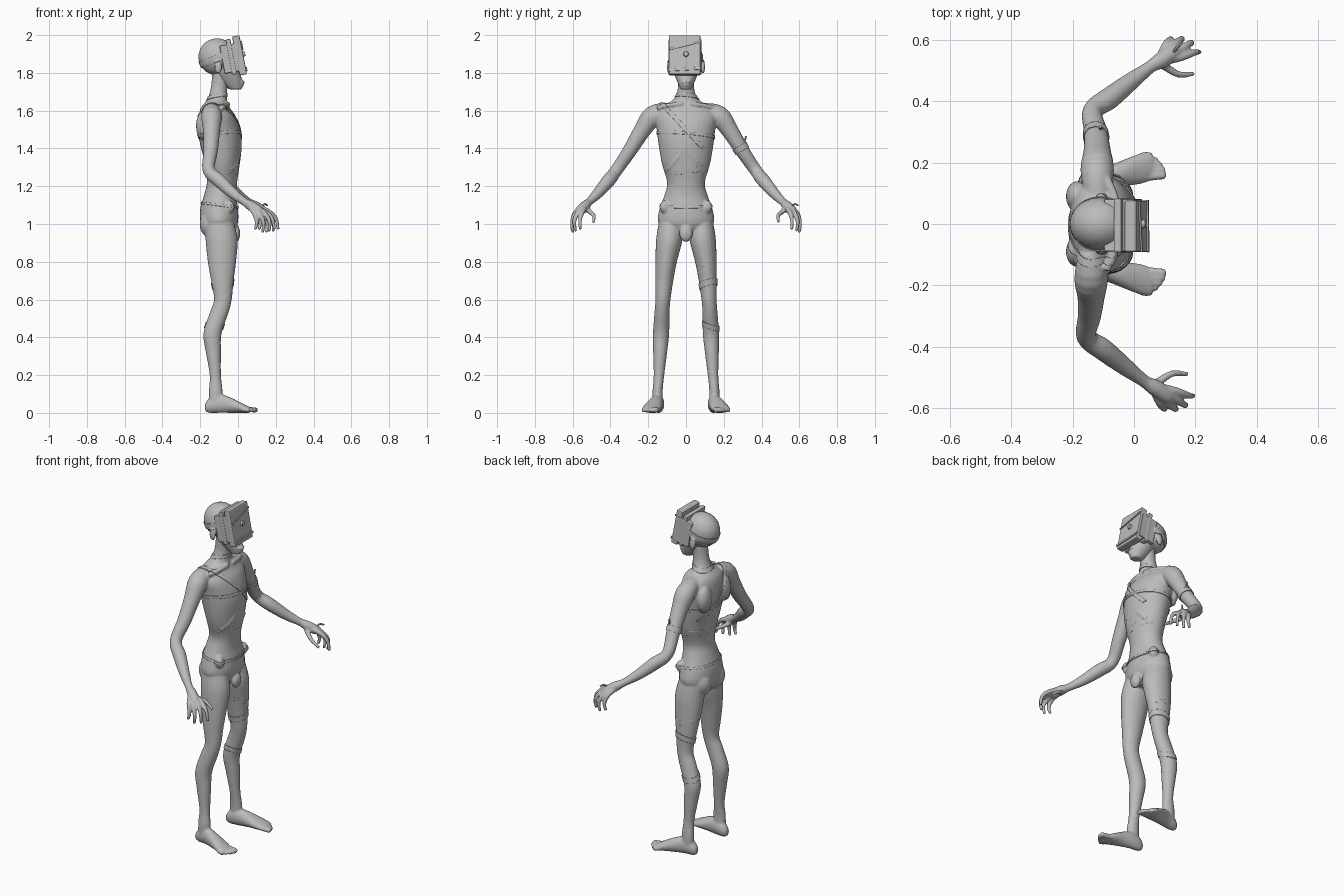
import bpy, bmesh, math
from mathutils import Vector, Matrix

if "Cube" in bpy.data.objects:
    bpy.data.objects.remove(bpy.data.objects["Cube"], do_unlink=True)

grey = bpy.data.materials.new("plain grey")
grey.use_nodes = True
grey.diffuse_color = (0.5, 0.5, 0.5, 1)
grey.node_tree.nodes["Principled BSDF"].inputs["Base Color"].default_value = grey.diffuse_color

X, Y, Z = Vector((1, 0, 0)), Vector((0, 1, 0)), Vector((0, 0, 1))
SIDE_REF = Vector((0.6, -0.8, 0))


def smooth_path(stations, steps=4):
    """Catmull-Rom resampling of stations (position and radii together)."""
    pts = [stations[0]] + list(stations) + [stations[-1]]
    out = []
    for a, b, c, d in zip(pts, pts[1:], pts[2:], pts[3:]):
        for i in range(steps):
            t = i / steps
            out.append([q + t / 2 * (r - p + t * (2*p - 5*q + 4*r - s + t * (3*(q - r) + s - p)))
                        for p, q, r, s in zip(a, b, c, d)])
    return out + [list(stations[-1])]


def loft(bm, stations, axis=None, side=1, dx=0, sides=20):
    """Skin elliptical rings; axis gives fixed ring planes, none follows the path."""
    path = smooth_path([s if len(s) == 5 else (*s, s[3]) for s in stations])
    rings = []
    for i, (x, y, z, ra, rb) in enumerate(path):
        if axis == "z":
            u, v = X, Y
        elif axis == "x":
            u, v = Y, Z
        else:
            ahead, behind = path[min(i + 1, len(path) - 1)], path[max(i - 1, 0)]
            t = (Vector(ahead[:3]) - Vector(behind[:3])).normalized()
            u = t.cross(SIDE_REF).normalized()
            v = t.cross(u)
        ring = []
        for k in range(sides):
            a = math.tau * k / sides
            p = Vector((x, y, z)) + u * ra * math.cos(a) + v * rb * math.sin(a)
            ring.append(bm.verts.new((p.x + dx, p.y * side, p.z)))
        rings.append(ring)
    for lo, hi in zip(rings, rings[1:]):
        for k in range(sides):
            n = (k + 1) % sides
            bm.faces.new((lo[k], lo[n], hi[n], hi[k]))
    bm.faces.new(rings[0])
    bm.faces.new(rings[-1])


def blob(bm, centre, radii, side=1):
    c = Vector((centre[0], centre[1] * side, centre[2]))
    bmesh.ops.create_uvsphere(bm, u_segments=24, v_segments=16, radius=1,
                              matrix=Matrix.LocRotScale(c, None, Vector(radii)))


def finish(name, bm, voxel=None):
    bmesh.ops.recalc_face_normals(bm, faces=bm.faces)
    mesh = bpy.data.meshes.new(name)
    bm.to_mesh(mesh)
    bm.free()
    mesh.materials.append(grey)
    obj = bpy.data.objects.new(name, mesh)
    bpy.context.collection.objects.link(obj)
    if voxel:
        for p in mesh.polygons:
            p.use_smooth = True
        fuse = obj.modifiers.new("fuse", "REMESH")
        fuse.mode, fuse.voxel_size, fuse.use_smooth_shade = "VOXEL", voxel, True
        relax = obj.modifiers.new("relax", "SMOOTH")
        relax.factor, relax.iterations = 0.5, 4
    return obj


def box(name, centre, size, tilt=0, roll=0, bevel=0.006):
    bm = bmesh.new()
    turn = Matrix.Rotation(math.radians(tilt), 4, "Y") @ Matrix.Rotation(math.radians(roll), 4, "X")
    bmesh.ops.create_cube(bm, size=1, matrix=Matrix.Translation(centre) @ turn @ Matrix.Diagonal((*size, 1)))
    obj = finish(name, bm)
    mod = obj.modifiers.new("soft edges", "BEVEL")
    mod.width, mod.segments = bevel, 2
    return obj


def wrap(name, source, centre, normal, width, reach, thick=0.004):
    """A bandage: a slab of the skin between two planes, thickened outward."""
    deps = bpy.context.evaluated_depsgraph_get()
    shape = source.evaluated_get(deps)
    bm = bmesh.new()
    bm.from_mesh(shape.to_mesh())
    shape.to_mesh_clear()
    c, n = Vector(centre), Vector(normal).normalized()
    far = [f for f in bm.faces if (f.calc_center_median() - c).length > reach]
    bmesh.ops.delete(bm, geom=far, context="FACES")
    for s in (1, -1):
        bmesh.ops.bisect_plane(bm, geom=bm.verts[:] + bm.edges[:] + bm.faces[:], plane_co=c + n * s * width / 2,
                               plane_no=n * s, clear_outer=True)
    obj = finish(name, bm)
    mod = obj.modifiers.new("cloth", "SOLIDIFY")
    mod.thickness, mod.offset = thick, 1


# Torso and neck
body = bmesh.new()
loft(body, [(-.1, 0, .93, .06, .06), (-.1, 0, 1, .098, .145), (-.1, 0, 1.08, .1, .14),
            (-.095, 0, 1.15, .086, .115), (-.085, 0, 1.22, .08, .1), (-.083, 0, 1.32, .093, .128),
            (-.09, 0, 1.42, .11, .145), (-.1, 0, 1.5, .112, .155), (-.11, 0, 1.57, .098, .165),
            (-.12, 0, 1.62, .074, .13), (-.11, 0, 1.66, .052, .065), (-.1, 0, 1.72, .044, .043),
            (-.09, 0, 1.8, .046, .045)], "z", sides=32)
blob(body, (-.012, 0, .95), (.024, .035, .045))

fingers = {
    "index": [(.155, .545, 1.07), (.2, .56, 1.03), (.213, .56, .97)],
    "middle": [(.145, .565, 1.07), (.185, .59, 1.02), (.185, .585, .96)],
    "ring": [(.125, .58, 1.065), (.155, .603, 1.01), (.15, .6, .955)],
    "little": [(.105, .585, 1.06), (.12, .602, 1.01), (.11, .6, .97)],
    "thumb": [(.1, .515, 1.07), (.145, .488, 1.045), (.195, .49, 1.01)],
}
for side, dx in ((1, 0), (-1, -.02)):
    # Bony landmarks
    loft(body, [(.012, .01, 1.4, .009), (-.003, .06, 1.33, .009), (-.042, .1, 1.28, .009)], side=side)
    loft(body, [(-.055, .02, 1.635, .013), (-.06, .08, 1.63, .012), (-.09, .15, 1.615, .014)], side=side)
    blob(body, (-.045, .112, 1.09), (.026, .026, .035), side)
    blob(body, (-.143, .062, 1), (.06, .06, .075), side)
    blob(body, (-.185, .09, 1.52), (.037, .05, .075), side)
    # Arm
    loft(body, [(-.12, .09, 1.6, .042), (-.12, .175, 1.572, .055), (-.12, .235, 1.49, .045),
                (-.125, .3, 1.385, .038), (-.135, .368, 1.285, .033), (-.08, .41, 1.23, .036),
                (-.01, .465, 1.165, .029), (.05, .51, 1.12, .021), (.085, .535, 1.1, .024)], side=side, dx=dx)
    # Hand
    loft(body, [(.05, .512, 1.12, .018), (.09, .535, 1.095, .027), (.13, .563, 1.07, .025),
                (.14, .57, 1.06, .015)], side=side, dx=dx)
    palm = (.08, .528, 1.095)
    for joints in fingers.values():
        loft(body, [(*palm, .016)] + [(*j, r) for j, r in zip(joints, (.014, .011, .008))],
             side=side, dx=dx, sides=12)
    # Leg
    loft(body, [(-.1, .08, 1.02, .075, .062), (-.087, .088, .92, .085, .07), (-.085, .105, .8, .075, .057),
                (-.083, .115, .7, .06, .048), (-.08, .122, .6, .047, .04), (-.1, .127, .53, .05, .04),
                (-.135, .132, .42, .048, .043), (-.13, .137, .32, .04, .037), (-.12, .143, .2, .03, .028),
                (-.118, .15, .12, .036, .027), (-.118, .15, .05, .036, .028)], "z", side)
    # Foot and toes
    loft(body, [(-.174, .145, .03, .015, .02), (-.15, .145, .04, .028, .04), (-.1, .15, .05, .034, .05),
                (-.04, .165, .041, .042, .041), (.02, .18, .026, .05, .026), (.06, .188, .016, .045, .016)],
         "x", side)
    for i in range(5):
        root, tip, r = .152 + .017 * i, .158 + .017 * i, .014 - .001 * i
        end = .104 - .003 * i * i
        loft(body, [(.02, root, .02, r), (end - .02, tip, .016, r), (end, tip, r, r * .8)], side=side, sides=12)
body = finish("body", body, .0055)

# Head, jaw and ears
head = bmesh.new()
blob(head, (-.11, 0, 1.885), (.1, .087, .098))
loft(head, [(-.07, 0, 1.9, .07, .075), (-.058, 0, 1.81, .068, .066), (-.036, 0, 1.755, .06, .047),
            (-.012, 0, 1.712, .033, .028)], "z")
blob(head, (.018, 0, 1.752), (.018, .026, .009))
blob(head, (.016, 0, 1.735), (.016, .022, .008))
for side in (1, -1):
    blob(head, (-.105, .09, 1.83), (.02, .011, .036), side)
head = finish("head", head, .006)

# Visor worn over the eyes
box("visor_housing", (-.035, -.004, 1.878), (.1, .172, .15), -11)
box("visor_front_plate", (.008, -.007, 1.893), (.04, .168, .21), -11)
box("visor_rear_plate", (-.036, -.005, 1.885), (.026, .176, .19), -11)
box("visor_lower_strap", (.0455, -.007, 1.82), (.006, .17, .014), -11, 3, .001)
box("visor_upper_strap", (.0215, -.007, 1.945), (.006, .172, .009), -11, 14, .001)
lens = bmesh.new()
bmesh.ops.create_cone(lens, cap_ends=True, segments=20, radius1=.016, radius2=.012, depth=.016,
                      matrix=Matrix.Translation((.03, 0, 1.9)) @ Matrix.Rotation(math.radians(79), 4, "Y"))
finish("visor_lens", lens)
wrap("head_strap", head, (-.11, 0, 1.875), (-.35, 0, 1), .035, .16)

# Cloth bands around the body
bands = [
    ("neck_band", (-.105, 0, 1.675), (-.2, .1, 1), .018, .11),
    ("chest_band", (-.1, 0, 1.47), (-.1, .08, 1), .016, .19),
    ("shoulder_band", (-.11, -.02, 1.52), (0, .74, .68), .02, .19),
    ("rib_band", (-.09, 0, 1.29), (.1, -.12, 1), .03, .19),
    ("waist_band", (-.1, 0, 1.1), (.12, 0, 1), .012, .2),
    ("thigh_band", (-.085, .11, .79), (.2, .3, 1), .02, .11),
    ("lower_thigh_band", (-.083, .118, .68), (-.2, -.3, 1), .03, .1),
    ("shin_band", (-.13, .132, .46), (.1, .35, 1), .025, .09),
    ("left_arm_band", (-.125, .29, 1.4), (0, .5, -.85), .03, .08),
]
for name, centre, normal, width, reach in bands:
    wrap(name, body, centre, normal, width, reach)

# Loose cloth ends on the left arm and hand
for name, path in (("arm_loose_end", [(-.115, .285, 1.42), (-.11, .308, 1.438), (-.11, .318, 1.465)]),
                   ("hand_loose_end", [(.12, .55, 1.085), (.14, .575, 1.105), (.155, .592, 1.098)])):
    bm = bmesh.new()
    loft(bm, [(*p, .005) for p in path], sides=8)
    finish(name, bm)
